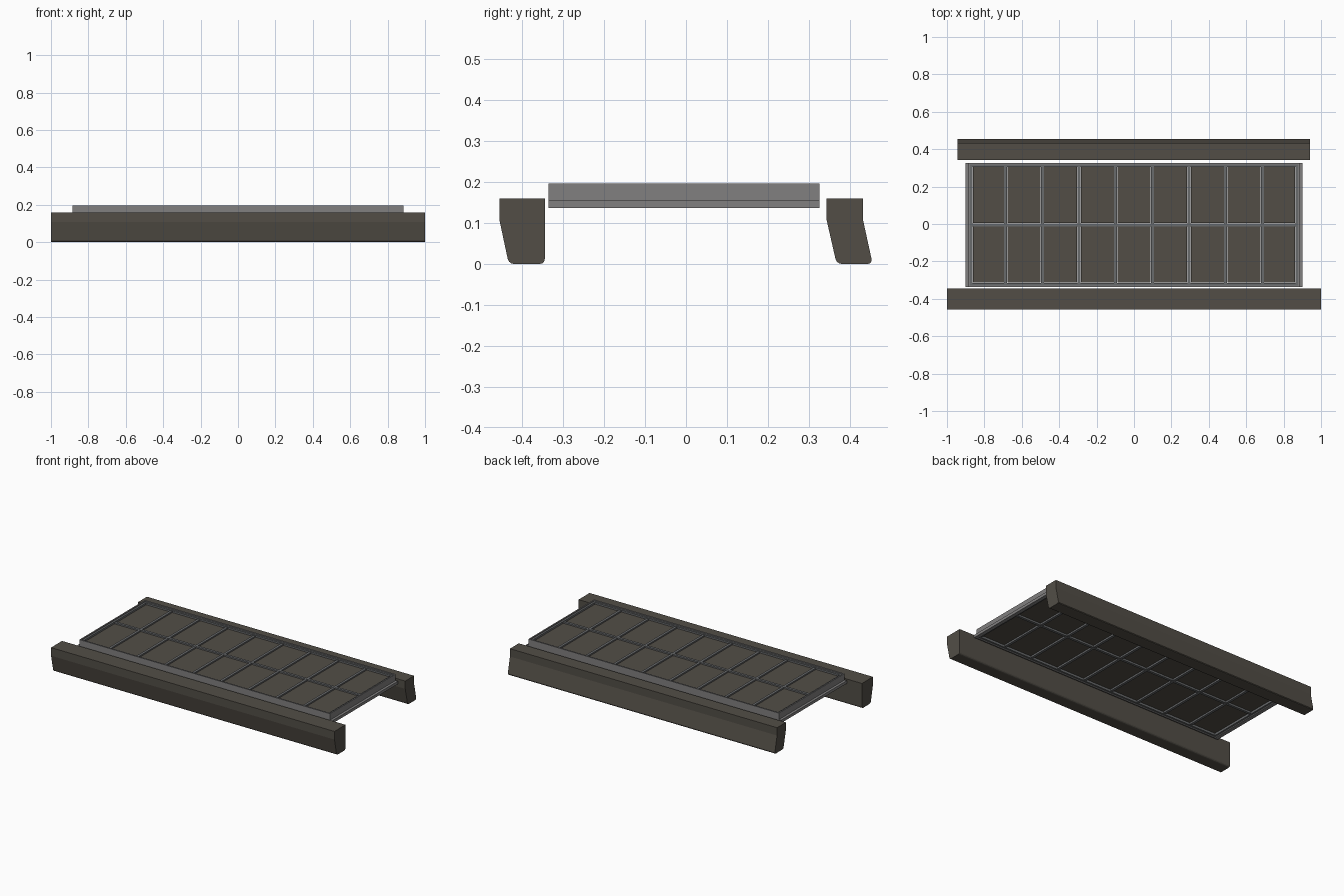
import bpy, bmesh, math

if "Cube" in bpy.data.objects:
    bpy.data.objects.remove(bpy.data.objects["Cube"])


def material(name, rgb):
    m = bpy.data.materials.new(name)
    m.diffuse_color = (*rgb, 1)
    m.use_nodes = True
    m.node_tree.nodes["Principled BSDF"].inputs["Base Color"].default_value = m.diffuse_color
    return m


DARK = material("dark_brown_grey", (0.085, 0.076, 0.062))
PALE = material("pale_grey", (0.22, 0.215, 0.215))
STEEL = material("steel_grey", (0.14, 0.145, 0.15))


def finish(bm, name, mat):
    bmesh.ops.recalc_face_normals(bm, faces=bm.faces)
    me = bpy.data.meshes.new(name)
    bm.to_mesh(me)
    bm.free()
    me.materials.append(mat)
    ob = bpy.data.objects.new(name, me)
    bpy.context.collection.objects.link(ob)
    return ob


def add_box(bm, x0, x1, y0, y1, z0, z1):
    vs = bmesh.ops.create_cube(bm, size=1)["verts"]
    for v in vs:
        v.co.x = x1 if v.co.x > 0 else x0
        v.co.y = y1 if v.co.y > 0 else y0
        v.co.z = z1 if v.co.z > 0 else z0


def beam(name, profile, x0, x1):
    """Extrude a (y, z) profile along x, rounding the bottom corners."""
    bm = bmesh.new()
    f = bm.faces.new([bm.verts.new((x0, y, z)) for y, z in profile])
    ext = bmesh.ops.extrude_face_region(bm, geom=[f])["geom"]
    for v in ext:
        if isinstance(v, bmesh.types.BMVert):
            v.co.x = x1
    low = [e for e in bm.edges if all(v.co.z < 0.001 for v in e.verts)
           and abs(e.verts[0].co.x - e.verts[1].co.x) > 1]
    bmesh.ops.bevel(bm, geom=low, offset=0.012, segments=3, affect='EDGES', profile=0.5)
    return finish(bm, name, DARK)


def ring(bm, x, y0, y1, w, z0, z1):
    """Rectangular border of width w."""
    add_box(bm, -x, x, y0, y0 + w, z0, z1)
    add_box(bm, -x, x, y1 - w, y1, z0, z1)
    for a, b in ((-x, -x + w), (x - w, x)):
        add_box(bm, a, b, y0 + w, y1 - w, z0, z1)


# Side beams
beam("front_beam", [(-0.456, 0.16), (-0.345, 0.16), (-0.345, 0), (-0.433, 0),
                    (-0.456, 0.108)], -1, 1)
beam("back_beam", [(0.343, 0.16), (0.432, 0.16), (0.432, 0.11), (0.456, 0),
                   (0.368, 0), (0.343, 0.11)], -0.945, 0.94)

# Pale outer frame with a lower lip at both ends
Y0, Y1 = -0.336, 0.326
bm = bmesh.new()
ring(bm, 0.884, Y0, Y1, 0.008, 0.137, 0.196)
for s in (-1, 1):
    a, b = sorted((s * 0.884, s * 0.9))
    add_box(bm, a, b, Y0, Y1, 0.137, 0.155)
finish(bm, "outer_frame", PALE)

# Inner border and lattice bars
bm = bmesh.new()
ring(bm, 0.876, Y0 + 0.008, Y1 - 0.008, 0.012, 0.143, 0.19)
PITCH = 0.196
for i in range(8):
    x = (i - 3.5) * PITCH
    add_box(bm, x - 0.008, x + 0.008, Y0 + 0.02, Y1 - 0.02, 0.146, 0.187)
add_box(bm, -0.864, 0.864, -0.0125, 0.0035, 0.145, 0.188)
finish(bm, "lattice", STEEL)

# Dark tiles between the bars
bm = bmesh.new()
for i in range(9):
    x = (i - 4) * PITCH
    for y0, y1 in ((Y0 + 0.022, -0.0145), (0.0055, Y1 - 0.022)):
        add_box(bm, max(x - 0.088, -0.862), min(x + 0.088, 0.862), y0, y1, 0.155, 0.18)
finish(bm, "tiles", DARK)
